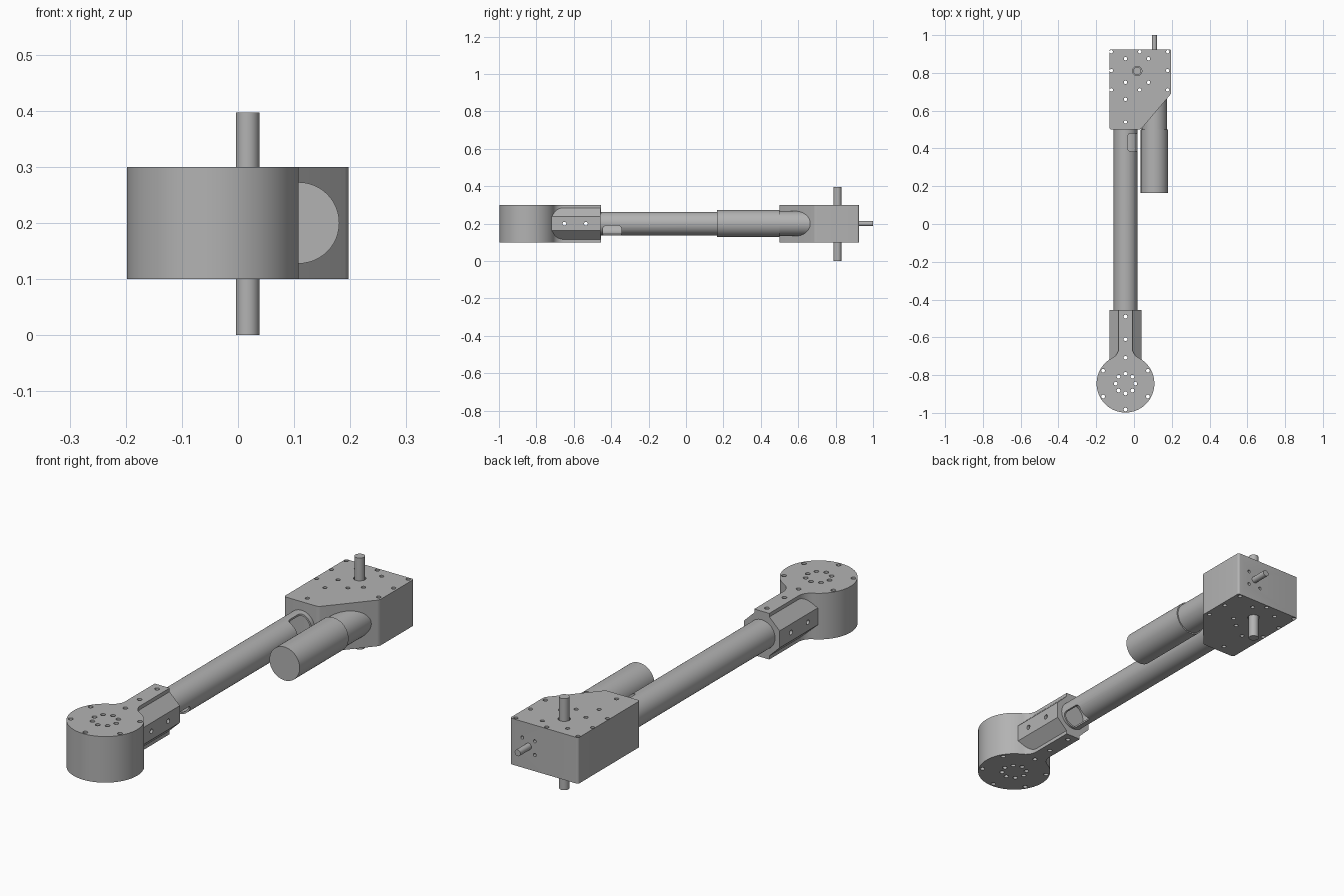
import bpy, bmesh
from math import pi, cos, sin, atan2, hypot
from mathutils import Matrix, Vector

if "Cube" in bpy.data.objects:
    bpy.data.objects.remove(bpy.data.objects["Cube"])

MID = 0.2            # height of the arm axis
ARM_X = -0.045       # arm axis
MOTOR_X = 0.108      # motor axis
HEAD_Y = -0.845      # centre of the round head
R = 0.153            # head radius

grey = bpy.data.materials.new("machined_grey")
grey.use_nodes = True
color = (0.45, 0.45, 0.45, 1)
grey.diffuse_color = color
grey.node_tree.nodes["Principled BSDF"].inputs["Base Color"].default_value = color


def cyl(bm, start, axis, length, r, sides=48):
    """Add a closed cylinder running from start along +axis."""
    d = Vector({'X': (1, 0, 0), 'Y': (0, 1, 0), 'Z': (0, 0, 1)}[axis])
    m = Matrix.Translation(Vector(start) + d * length / 2) @ d.to_track_quat('Z', 'Y').to_matrix().to_4x4()
    bmesh.ops.create_cone(bm, cap_ends=True, segments=sides, radius1=r, radius2=r, depth=length, matrix=m)


def prism(bm, points, direction):
    """Extrude a closed 3D outline along a vector."""
    face = bm.faces.new([bm.verts.new(p) for p in points])
    ext = bmesh.ops.extrude_face_region(bm, geom=[face])
    moved = [g for g in ext["geom"] if isinstance(g, bmesh.types.BMVert)]
    bmesh.ops.translate(bm, verts=moved, vec=direction)


def round_edges(bm, axis, r):
    """Round all edges parallel to one axis index."""
    edges = [e for e in bm.edges
             if abs((e.verts[0].co - e.verts[1].co).normalized()[axis]) > 0.99]
    bmesh.ops.bevel(bm, geom=edges, offset=r, segments=6, affect='EDGES', profile=0.5)


def make(name, bm):
    bmesh.ops.recalc_face_normals(bm, faces=bm.faces)
    me = bpy.data.meshes.new(name)
    bm.to_mesh(me)
    bm.free()
    me.materials.append(grey)
    ob = bpy.data.objects.new(name, me)
    bpy.context.collection.objects.link(ob)
    return ob


def combine(ob, other_bm, operation):
    """Boolean the object with a temporary mesh and bake the result."""
    other = make("helper", other_bm)
    mod = ob.modifiers.new("bool", 'BOOLEAN')
    mod.operation, mod.object, mod.solver = operation, other, 'EXACT'
    dg = bpy.context.evaluated_depsgraph_get()
    me = bpy.data.meshes.new_from_object(ob.evaluated_get(dg))
    ob.modifiers.clear()
    ob.data = me
    bpy.data.objects.remove(other)


def simple_cyl(name, start, axis, length, r):
    bm = bmesh.new()
    cyl(bm, start, axis, length, r)
    return make(name, bm)


parts = []

# Round head with a filleted spine running along the neck
spine, fillet, reach = 0.036, 0.06, 0.39
fx = spine + fillet
fy = ((R + fillet) ** 2 - fx ** 2) ** 0.5
turn = atan2(fy, fx)
half = [(spine, reach)]
half += [(fx + fillet * cos(pi + turn * i / 10), fy + fillet * sin(pi + turn * i / 10)) for i in range(11)]
half += [(R * cos(turn - (turn + pi / 2) * i / 36), R * sin(turn - (turn + pi / 2) * i / 36)) for i in range(1, 37)]
outline = half + [(-x, y) for x, y in reversed(half[:-1])]
bm = bmesh.new()
prism(bm, [(ARM_X + x, HEAD_Y + y, 0.1) for x, y in outline], (0, 0, 0.2))
head = make("arm_head", bm)

# Faceted neck body around the spine
bm = bmesh.new()
quarter = [(0.085, 0.037), (0.03, 0.09)]
section = (quarter + [(-x, z) for x, z in reversed(quarter)]
           + [(-x, -z) for x, z in quarter] + [(x, -z) for x, z in reversed(quarter)])
prism(bm, [(ARM_X + x, -0.78, MID + z) for x, z in section], (0, 0.324, 0))
combine(head, bm, 'UNION')

# Screw holes in head and neck
bm = bmesh.new()
for count, ring, shift, r in ((6, 0.137, pi / 2, 0.01), (8, 0.052, pi / 8 * 0, 0.01)):
    for i in range(count):
        a = shift + i * 2 * pi / count
        cyl(bm, (ARM_X + ring * cos(a), HEAD_Y + ring * sin(a), 0), 'Z', 0.4, r, 16)
for y in (-0.61, -0.49):
    cyl(bm, (ARM_X, y, 0), 'Z', 0.4, 0.01, 16)
for y in (-0.65, -0.535):
    cyl(bm, (-0.3, y, MID), 'X', 0.5, 0.01, 16)
combine(head, bm, 'DIFFERENCE')
parts.append(head)

# Hollow arm tube with two cable slots
tube = simple_cyl("arm_tube", (ARM_X, -0.46, MID), 'Y', 0.965, 0.063)
bm = bmesh.new()
cyl(bm, (ARM_X, -0.47, MID), 'Y', 0.985, 0.055)
combine(tube, bm, 'DIFFERENCE')
for axis, lo, hi in ((2, (-0.035, 0.385, MID), (0.1, 0.48, 0.4)),
                     (0, (ARM_X, -0.445, 0.05), (0.1, -0.345, 0.19))):
    bm = bmesh.new()
    prism(bm, [lo, (hi[0], lo[1], lo[2]), (hi[0], hi[1], lo[2]), (lo[0], hi[1], lo[2])],
          (0, 0, hi[2] - lo[2]))
    round_edges(bm, axis, 0.02)
    combine(tube, bm, 'DIFFERENCE')
parts.append(tube)

# Gearbox housing with a slanted motor side
bm = bmesh.new()
corners = [(-0.13, 0.5), (0.035, 0.5), (0.197, 0.69), (0.197, 0.925), (-0.13, 0.925)]
prism(bm, [(x, y, 0.1) for x, y in corners], (0, 0, 0.2))
round_edges(bm, 2, 0.01)
box = make("gearbox_housing", bm)

# Housing screw holes and shaft recesses
bm = bmesh.new()
holes = [(x, y) for x in (-0.12, 0.03, 0.178) for y in (0.71, 0.912)]
holes += [(x, 0.812) for x in (-0.12, 0.178)]
holes += [(x, y) for x in (ARM_X, 0.077) for y in (0.75, 0.875)]
holes += [(ARM_X, 0.54), (ARM_X, 0.66)]
for x, y in holes:
    cyl(bm, (x, y, 0), 'Z', 0.4, 0.009, 16)
for z in (0.0, 0.285):
    cyl(bm, (0.017, 0.81, z), 'Z', 0.115, 0.025, 32)
for sx in (-1, 1):
    for sz in (-1, 1):
        cyl(bm, (MOTOR_X + sx * 0.03, 0.9, MID + sz * 0.03), 'Y', 0.1, 0.007, 16)
combine(box, bm, 'DIFFERENCE')
parts.append(box)

# Motor, its collar, and the shafts
parts += [
    simple_cyl("motor_body", (MOTOR_X, 0.165, MID), 'Y', 0.335, 0.0725),
    simple_cyl("motor_collar", (MOTOR_X, 0.49, MID), 'Y', 0.18, 0.067),
    simple_cyl("output_shaft", (0.017, 0.81, 0), 'Z', 0.397, 0.021),
    simple_cyl("rear_shaft", (MOTOR_X, 0.88, MID), 'Y', 0.12, 0.014),
]

# Smooth curved walls, keep edges sharp
bpy.ops.object.select_all(action='DESELECT')
for ob in parts:
    ob.select_set(True)
bpy.context.view_layer.objects.active = parts[0]
bpy.ops.object.shade_smooth_by_angle(angle=0.5)
